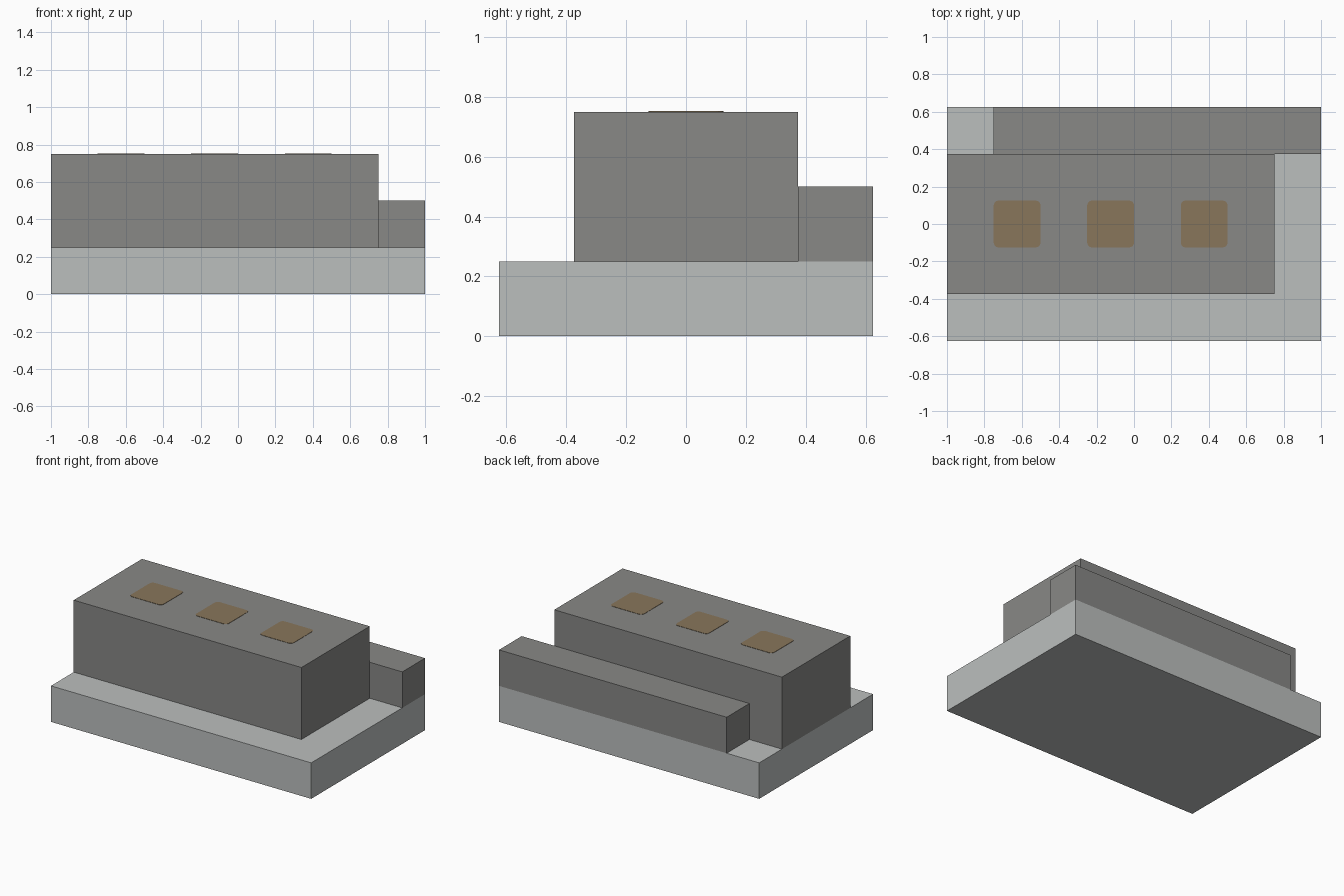
import bpy
import bmesh
import math

cube = bpy.data.objects.get("Cube")
if cube:
    bpy.data.objects.remove(cube, do_unlink=True)


def material(name, rgb):
    mat = bpy.data.materials.new(name)
    mat.use_nodes = True
    colour = (*rgb, 1.0)
    mat.diffuse_color = colour
    shader = next(n for n in mat.node_tree.nodes if n.type == "BSDF_PRINCIPLED")
    shader.inputs["Base Color"].default_value = colour
    return mat


def add_object(name, bm, mat):
    bmesh.ops.recalc_face_normals(bm, faces=bm.faces)
    mesh = bpy.data.meshes.new(name)
    bm.to_mesh(mesh)
    bm.free()
    mesh.materials.append(mat)
    obj = bpy.data.objects.new(name, mesh)
    bpy.context.collection.objects.link(obj)
    return obj


def box(name, low, high, mat):
    bm = bmesh.new()
    bmesh.ops.create_cube(bm, size=1)
    for v in bm.verts:
        v.co = [(a + b) / 2 + c * (b - a) for a, b, c in zip(low, high, v.co)]
    return add_object(name, bm, mat)


def rounded_plate(name, x, z, half, radius, thick, mat, steps=5):
    # Square outline with arcs at the corners, extruded upward
    bm = bmesh.new()
    verts = []
    inner = half - radius
    for corner in range(4):
        mid = math.radians(45 + 90 * corner)
        cx = math.copysign(inner, math.cos(mid))
        cy = math.copysign(inner, math.sin(mid))
        for i in range(steps + 1):
            a = math.radians(90 * corner + 90 * i / steps)
            verts.append(bm.verts.new((x + cx + radius * math.cos(a),
                                       cy + radius * math.sin(a), z)))
    face = bm.faces.new(verts)
    top = bmesh.ops.extrude_face_region(bm, geom=[face])["geom"]
    for v in top:
        if isinstance(v, bmesh.types.BMVert):
            v.co.z += thick
    return add_object(name, bm, mat)


light_grey = material("light grey", (0.50, 0.52, 0.515))
dark_grey = material("dark grey", (0.246, 0.246, 0.238))
brown = material("muted brown", (0.246, 0.181, 0.104))

# Slab, main block and rear ledge
box("base_slab", (-1, -0.625, 0), (1, 0.625, 0.25), light_grey)
box("main_block", (-1, -0.375, 0.25), (0.75, 0.375, 0.75), dark_grey)
box("rear_ledge", (-0.75, 0.375, 0.25), (1, 0.625, 0.5), dark_grey)

# Row of painted squares on the block
for i in range(3):
    rounded_plate(f"top_patch_{i + 1}", -0.625 + 0.5 * i, 0.75, 0.125, 0.025, 0.002, brown)
